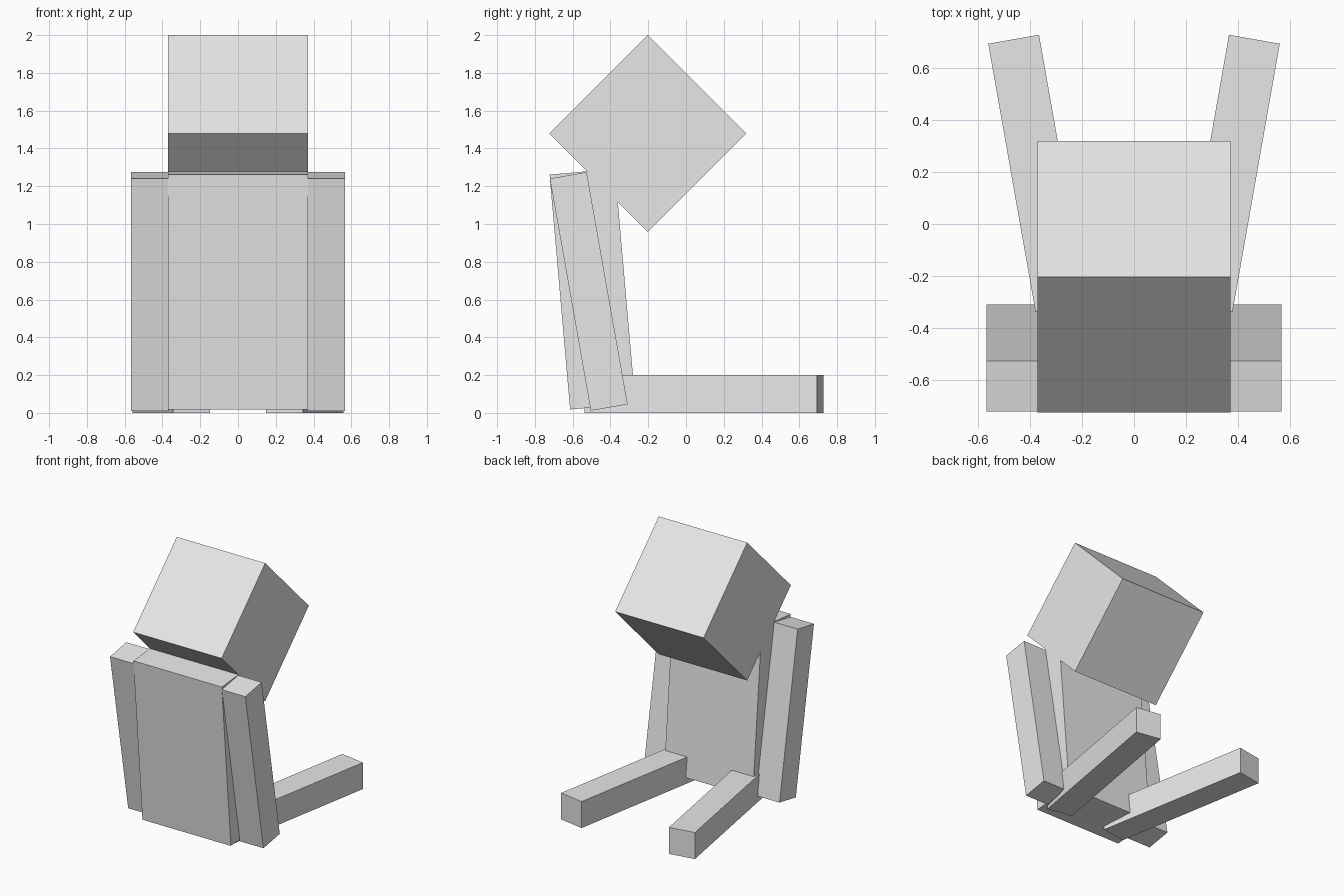
import bpy
from math import radians

cube = bpy.data.objects.get("Cube")
if cube:
    bpy.data.objects.remove(cube, do_unlink=True)

# Single plain grey for the whole figure
grey = bpy.data.materials.new("plain_grey")
grey.use_nodes = True
grey.diffuse_color = (0.8, 0.8, 0.8, 1)
grey.node_tree.nodes["Principled BSDF"].inputs["Base Color"].default_value = (0.8, 0.8, 0.8, 1)


def block(name, centre, size, tilt=0, turn=0):
    """Box with a tilt about x and a turn about z, in degrees."""
    bpy.ops.mesh.primitive_cube_add(size=1, location=centre,
                                    rotation=(radians(tilt), 0, radians(turn)))
    part = bpy.context.object
    part.name = name
    part.scale = size
    part.data.materials.append(grey)
    return part


LIMB = 0.198
LENGTH = 1.248

# Head tipped onto its edge, torso leaning forward
block("head", (0, -0.203, 1.479), (0.74, 0.737, 0.737), tilt=45)
block("torso", (0, -0.495, 0.655), (0.74, 0.347, LENGTH), tilt=5)

# Hanging arms and splayed legs
for side, s in (("left", 1), ("right", -1)):
    block(side + "_arm", (s * 0.467, -0.515, 0.643), (LIMB, LIMB, LENGTH), tilt=10)
    block(side + "_leg", (s * 0.354, 0.095, 0.1), (LIMB, LENGTH, 0.2), turn=-10 * s)
